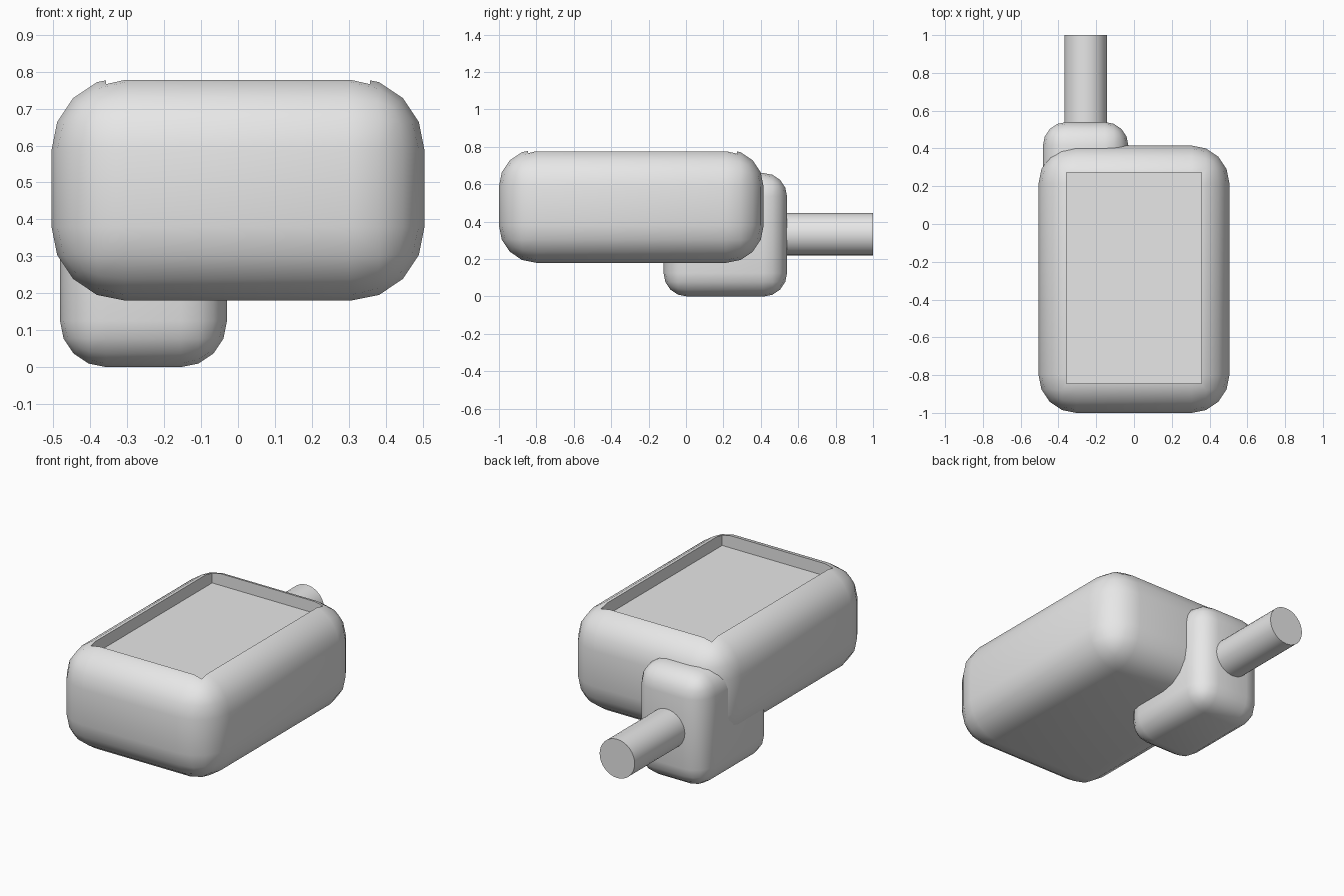
import bpy
import math

# Remove the default cube
default = bpy.data.objects.get("Cube")
if default:
    bpy.data.objects.remove(default, do_unlink=True)

# One plain grey for everything
grey = bpy.data.materials.new("plain grey")
grey.use_nodes = True
color = (0.8, 0.8, 0.8, 1.0)
grey.diffuse_color = color
grey.node_tree.nodes["Principled BSDF"].inputs["Base Color"].default_value = color


def activate(obj):
    bpy.ops.object.select_all(action="DESELECT")
    obj.select_set(True)
    bpy.context.view_layer.objects.active = obj


def apply(obj, modifier):
    activate(obj)
    bpy.ops.object.modifier_apply(modifier=modifier.name)


def smooth(obj):
    activate(obj)
    bpy.ops.object.shade_smooth_by_angle(angle=math.radians(30))


def box(name, low, high, radius=0.0):
    """Box between two corners, with optional rounded edges."""
    center = [(a + b) / 2 for a, b in zip(low, high)]
    bpy.ops.mesh.primitive_cube_add(size=1, location=center)
    obj = bpy.context.object
    obj.name = name
    obj.scale = [b - a for a, b in zip(low, high)]
    bpy.ops.object.transform_apply(location=False, rotation=False, scale=True)
    obj.data.materials.append(grey)
    if radius:
        bevel = obj.modifiers.new("rounding", "BEVEL")
        bevel.width = radius
        bevel.segments = 4
        bevel.limit_method = "NONE"
        apply(obj, bevel)
    return obj


# Main body with a rectangular recess cut into its top
body = box("body", (-0.505, -1.0, 0.18), (0.505, 0.415, 0.787), 0.2)
cutter = box("recess_cutter", (-0.358, -0.845, 0.707), (0.358, 0.273, 0.95))
cutter.hide_render = True
recess = body.modifiers.new("recess", "BOOLEAN")
recess.operation = "DIFFERENCE"
recess.solver = "EXACT"
recess.object = cutter
apply(body, recess)
bpy.data.objects.remove(cutter, do_unlink=True)
smooth(body)

# Rounded block under the rear right corner
block = box("rear_block", (-0.482, -0.12, 0.0), (-0.03, 0.54, 0.66), 0.125)
smooth(block)

# Round rod sticking out of the back of the block
bpy.ops.mesh.primitive_cylinder_add(
    vertices=32, radius=0.113, depth=0.5,
    location=(-0.256, 0.75, 0.333), rotation=(math.pi / 2, 0, 0))
rod = bpy.context.object
rod.name = "rear_rod"
rod.data.materials.append(grey)
smooth(rod)
